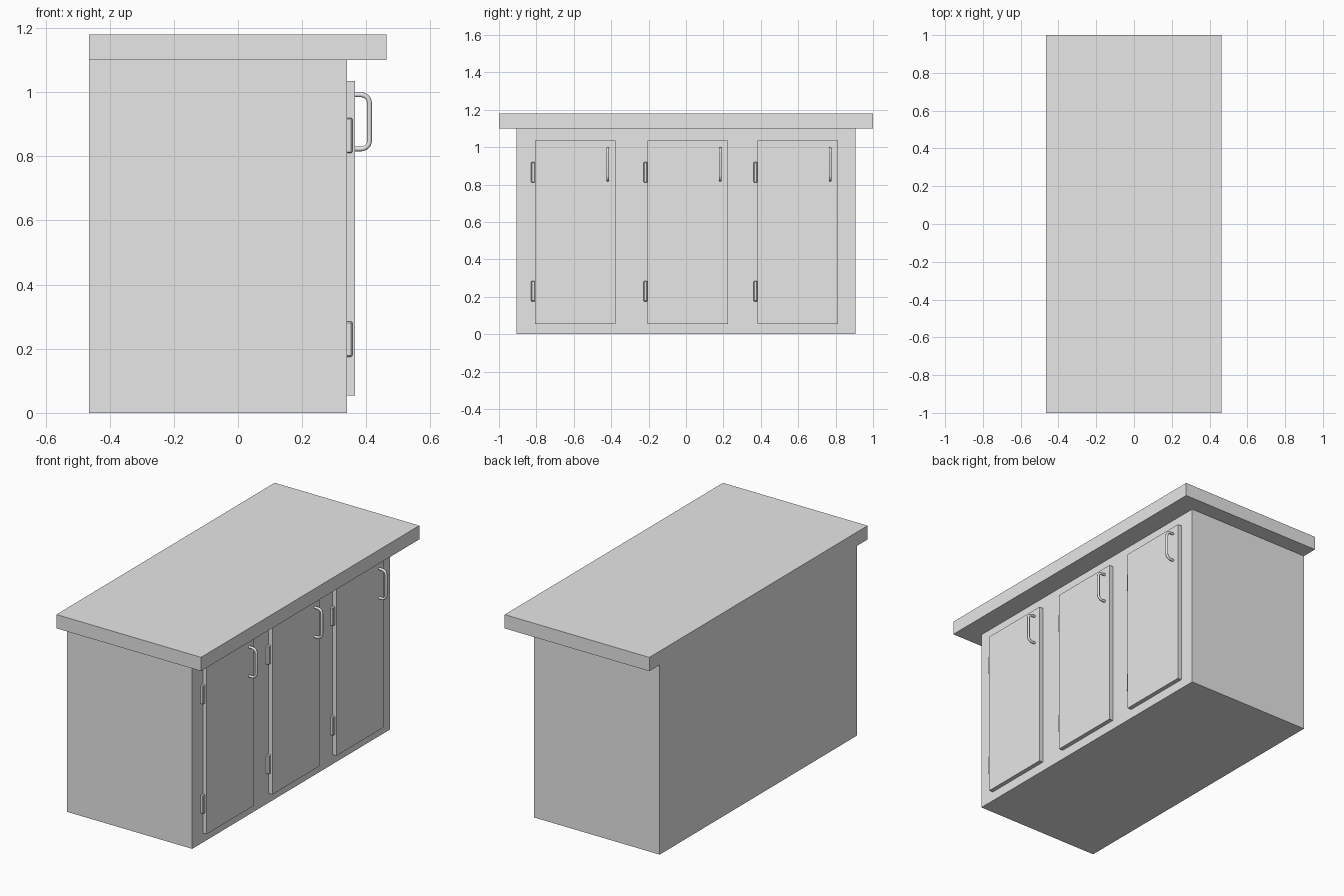
import bpy
import math

default = bpy.data.objects.get("Cube")
if default:
    bpy.data.objects.remove(default, do_unlink=True)

# One plain grey for everything
grey = bpy.data.materials.new("plain grey")
grey.use_nodes = True
grey.diffuse_color = (0.8, 0.8, 0.8, 1)
grey.node_tree.nodes["Principled BSDF"].inputs["Base Color"].default_value = (0.8, 0.8, 0.8, 1)


def box(name, xs, ys, zs, bevel=0):
    """Box spanning the given (low, high) ranges."""
    spans = (xs, ys, zs)
    bpy.ops.mesh.primitive_cube_add(size=1, location=[(a + b) / 2 for a, b in spans])
    ob = bpy.context.object
    ob.name = name
    ob.scale = [b - a for a, b in spans]
    bpy.ops.object.transform_apply(location=False, rotation=False, scale=True)
    ob.data.materials.append(grey)
    if bevel:
        mod = ob.modifiers.new("soft_edge", "BEVEL")
        mod.width = bevel
        mod.segments = 1
    return ob


def handle(name, y, x_door, x_out, z_low, z_high, tube=0.0075, bend=0.026):
    """Round bar pull: two posts joined by a rounded upright."""
    path = [(x_door, z_low)]
    for z, side, start in ((z_low + bend, -1, -90), (z_high - bend, 1, 0)):
        for i in range(7):
            a = math.radians(start + 15 * i)
            path.append((x_out - bend + bend * math.cos(a), z + bend * math.sin(a)))
    path.append((x_door, z_high))

    curve = bpy.data.curves.new(name, "CURVE")
    curve.dimensions = "3D"
    curve.bevel_depth = tube
    curve.bevel_resolution = 2
    curve.use_fill_caps = True
    spline = curve.splines.new("POLY")
    spline.points.add(len(path) - 1)
    for point, (x, z) in zip(spline.points, path):
        point.co = (x, y, z, 1)
    ob = bpy.data.objects.new(name, curve)
    bpy.context.collection.objects.link(ob)
    bpy.ops.object.select_all(action="DESELECT")
    ob.select_set(True)
    bpy.context.view_layer.objects.active = ob
    bpy.ops.object.convert(target="MESH")
    ob = bpy.context.object
    ob.name = name
    ob.data.materials.clear()
    ob.data.materials.append(grey)
    bpy.ops.object.shade_smooth_by_angle(angle=math.radians(50))


# Cabinet body and overhanging worktop
FACE = 0.34
DOOR_FACE = 0.365
box("cabinet_body", (-0.465, FACE), (-0.905, 0.905), (0, 1.1))
box("worktop", (-0.465, 0.463), (-1, 1), (1.1, 1.18))

# Three doors, each with two hinges and a pull
DOOR_WIDTH = 0.432
doors = (("first", -0.808), ("middle", -0.207), ("last", 0.381))
for label, y in doors:
    box(label + "_door", (FACE, DOOR_FACE), (y, y + DOOR_WIDTH), (0.055, 1.035))
    for place, z in (("lower", 0.175), ("upper", 0.81)):
        box(f"{label}_door_{place}_hinge", (FACE - 0.004, 0.357),
            (y - 0.02, y + 0.001), (z, z + 0.11), bevel=0.004)
    handle(label + "_door_handle", y + 0.39, DOOR_FACE - 0.003, 0.41, 0.823, 0.992)
